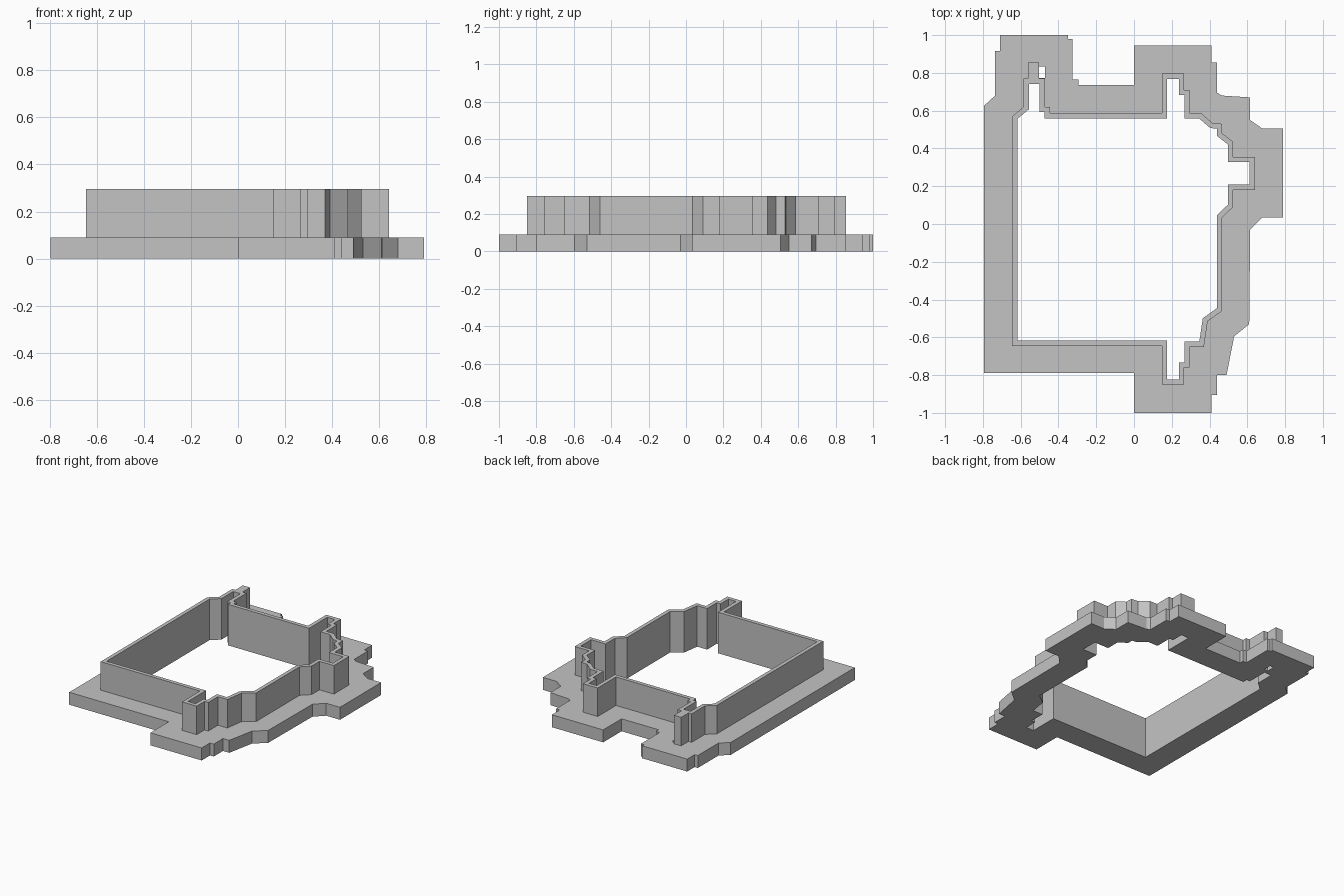
import bpy
import bmesh
from mathutils import Vector

cube = bpy.data.objects.get("Cube")
if cube:
    bpy.data.objects.remove(cube, do_unlink=True)

BASE_TOP = 0.09
WALL_TOP = 0.296
WALL_THICKNESS = 0.028

# Single plain colour
grey = bpy.data.materials.new("plain_grey")
grey.use_nodes = True
colour = (0.55, 0.55, 0.55, 1.0)
grey.diffuse_color = colour
grey.node_tree.nodes["Principled BSDF"].inputs["Base Color"].default_value = colour


def inset(outline, distance):
    """Move a counter-clockwise outline inward with mitred corners."""
    points = [Vector(p) for p in outline]
    result = []
    for i, point in enumerate(points):
        before = (point - points[i - 1]).normalized()
        after = (points[(i + 1) % len(points)] - point).normalized()
        n_before = Vector((-before.y, before.x))
        n_after = Vector((-after.y, after.x))
        mitre = (n_before + n_after) / (1 + n_before.dot(n_after))
        result.append(point + mitre * distance)
    return result


def rectangle(left, right, front, back):
    return [(left, front), (right, front), (right, back), (left, back)]


def extrude_outlines(name, outlines, bottom, top):
    """Fill the first outline, leave the others as holes, and extrude upward."""
    bm = bmesh.new()
    edges = []
    for outline in outlines:
        verts = [bm.verts.new((p[0], p[1], bottom)) for p in outline]
        for i, vert in enumerate(verts):
            edges.append(bm.edges.new((verts[i - 1], vert)))
    bmesh.ops.triangle_fill(bm, use_beauty=True, edges=edges, normal=(0, 0, 1))
    extruded = bmesh.ops.extrude_face_region(bm, geom=bm.faces[:], use_keep_orig=True)
    raised = [g for g in extruded["geom"] if isinstance(g, bmesh.types.BMVert)]
    bmesh.ops.translate(bm, verts=raised, vec=(0, 0, top - bottom))
    bmesh.ops.recalc_face_normals(bm, faces=bm.faces[:])
    mesh = bpy.data.meshes.new(name)
    bm.to_mesh(mesh)
    bm.free()
    mesh.materials.append(grey)
    obj = bpy.data.objects.new(name, mesh)
    bpy.context.collection.objects.link(obj)
    return obj


# Outer edge of the flat base, counter-clockwise from the front left corner
base_outline = [
    (-.795, -.79), (0, -.79), (0, -1), (.41, -1), (.41, -.905), (.44, -.905),
    (.44, -.8), (.49, -.8), (.53, -.595), (.61, -.53), (.615, -.03),
    (.68, .035), (.79, .035), (.79, .505), (.68, .505), (.615, .55),
    (.615, .67), (.465, .68), (.44, .695), (.44, .855), (.41, .855),
    (.41, .945), (0, .945), (0, .735), (-.295, .735), (-.295, .765),
    (-.325, .765), (-.325, .98), (-.35, .98), (-.35, 1), (-.71, 1),
    (-.71, .915), (-.735, .915), (-.735, .68), (-.795, .625),
]

# Outer edge of the upright wall
wall_outline = [
    (-.645, -.645), (.148, -.645), (.148, -.85), (.265, -.85), (.265, -.76),
    (.295, -.76), (.295, -.65), (.37, -.65), (.39, -.515), (.467, -.46),
    (.467, .035), (.525, .09), (.525, .18), (.64, .18), (.64, .355),
    (.525, .355), (.525, .435), (.467, .48), (.467, .53), (.415, .535),
    (.355, .587), (.295, .587), (.295, .71), (.265, .71), (.265, .796),
    (.148, .796), (.148, .587), (-.445, .587), (-.445, .62), (-.472, .62),
    (-.472, .77), (-.585, .77), (-.585, .62), (-.645, .57),
]

opening = inset(wall_outline, WALL_THICKNESS)
small_hole = rectangle(-.503, -.472, .772, .833)

# Base flange, upright wall and the solid nub closing the back left neck
extrude_outlines("base_flange", [base_outline, opening, small_hole], 0, BASE_TOP)
extrude_outlines("upright_wall", [wall_outline, opening], BASE_TOP, WALL_TOP)
extrude_outlines("wall_nub", [rectangle(-.56, -.503, .77, .855)], BASE_TOP, WALL_TOP)
